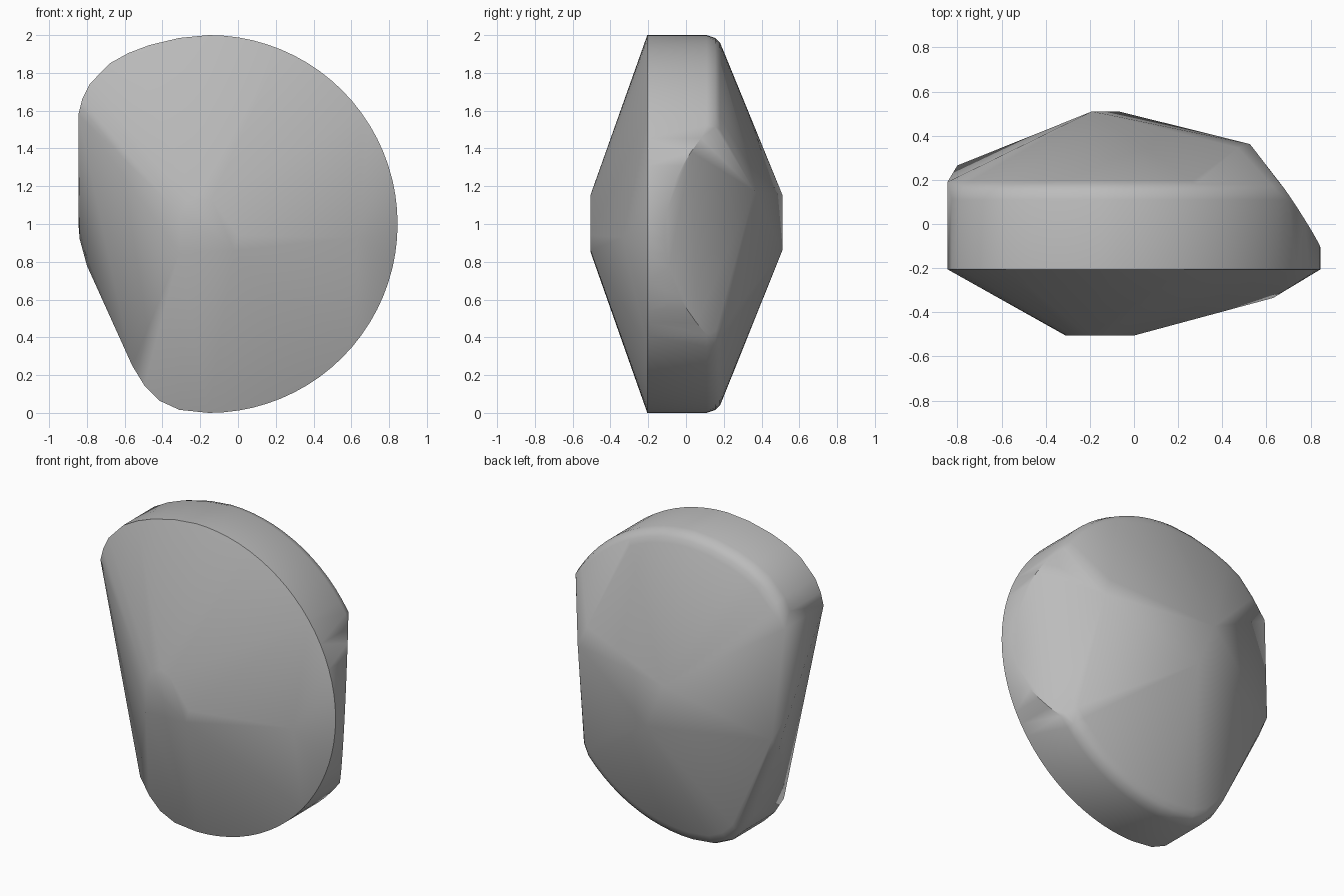
import bpy, bmesh, math

if "Cube" in bpy.data.objects:
    bpy.data.objects.remove(bpy.data.objects["Cube"], do_unlink=True)

grey = bpy.data.materials.new("plain_grey")
grey.use_nodes = True
colour = (0.5, 0.5, 0.5, 1)
grey.diffuse_color = colour
grey.node_tree.nodes["Principled BSDF"].inputs["Base Color"].default_value = colour

CX, CZ = -0.155, 1.0


def facet_limit(x, z):
    """Depth at which the slanted flat on the +x side cuts the rim."""
    return (0.71 + 0.0566 * z - x) / 0.71


# Outline: a big round right half, with tighter corners on the left
outline = [(CX + math.sin(math.pi * i / 40), CZ + math.cos(math.pi * i / 40))
           for i in range(41)]
outline += [(-0.31, 0.016), (-0.415, 0.064), (-0.495, 0.144), (-0.56, 0.25)]
outline += [(-0.845, 1.58), (-0.825, 1.66), (-0.786, 1.74), (-0.68, 1.85),
            (-0.58, 1.905), (-0.47, 1.947), (-0.31, 1.985)]

# Rim: straight wall with a rounded back edge, trimmed by the slanted flat
points = []
for x, z in outline:
    points.append((x, -0.205, z))
    for y, scale in ((0.11, 1), (0.155, 0.985), (0.18, 0.96), (0.195, 0.925)):
        px, pz = CX + (x - CX) * scale, CZ + (z - CZ) * scale
        points.append((px, max(-0.2, min(y, facet_limit(px, pz))), pz))

# Front ridge: small flat and a corner toward +x
points += [(x, -0.505, z) for x, z in
           ((-0.31, 0.85), (-0.305, 1.05), (-0.27, 1.12), (-0.2, 1.155),
            (-0.14, 1.13), (0, 0.94), (-0.02, 0.86))]
points.append((0.63, -0.335, 0.93))

# Back ridge, the corners of the slanted flat and the bulge on the -x side
points += [(-0.19, 0.51, 1.155), (-0.07, 0.51, 0.86),
           (0.525, 0.362, 1.175), (0.47, 0.345, 1.3),
           (-0.845, 0.19, 1.58), (-0.845, 0.19, 1.0), (-0.838, 0.19, 0.92),
           (-0.8, 0.265, 0.87), (-0.8, 0.19, 0.78), (-0.74, 0.24, 0.72)]

# Wrap every point in one convex body
bm = bmesh.new()
for p in points:
    bm.verts.new(p)
result = bmesh.ops.convex_hull(bm, input=bm.verts)
loose = {g for g in result["geom_interior"] + result["geom_unused"]
         if isinstance(g, bmesh.types.BMVert)}
bmesh.ops.delete(bm, geom=list(loose), context='VERTS')
bmesh.ops.dissolve_limit(bm, angle_limit=math.radians(0.5),
                         verts=bm.verts, edges=bm.edges)
bmesh.ops.recalc_face_normals(bm, faces=bm.faces)
mesh = bpy.data.meshes.new("faceted_stone")
bm.to_mesh(mesh)
bm.free()
mesh.materials.append(grey)

stone = bpy.data.objects.new("faceted_stone", mesh)
bpy.context.collection.objects.link(stone)
bpy.ops.object.select_all(action='DESELECT')
stone.select_set(True)
bpy.context.view_layer.objects.active = stone
bpy.ops.object.shade_smooth_by_angle(angle=math.radians(40))
